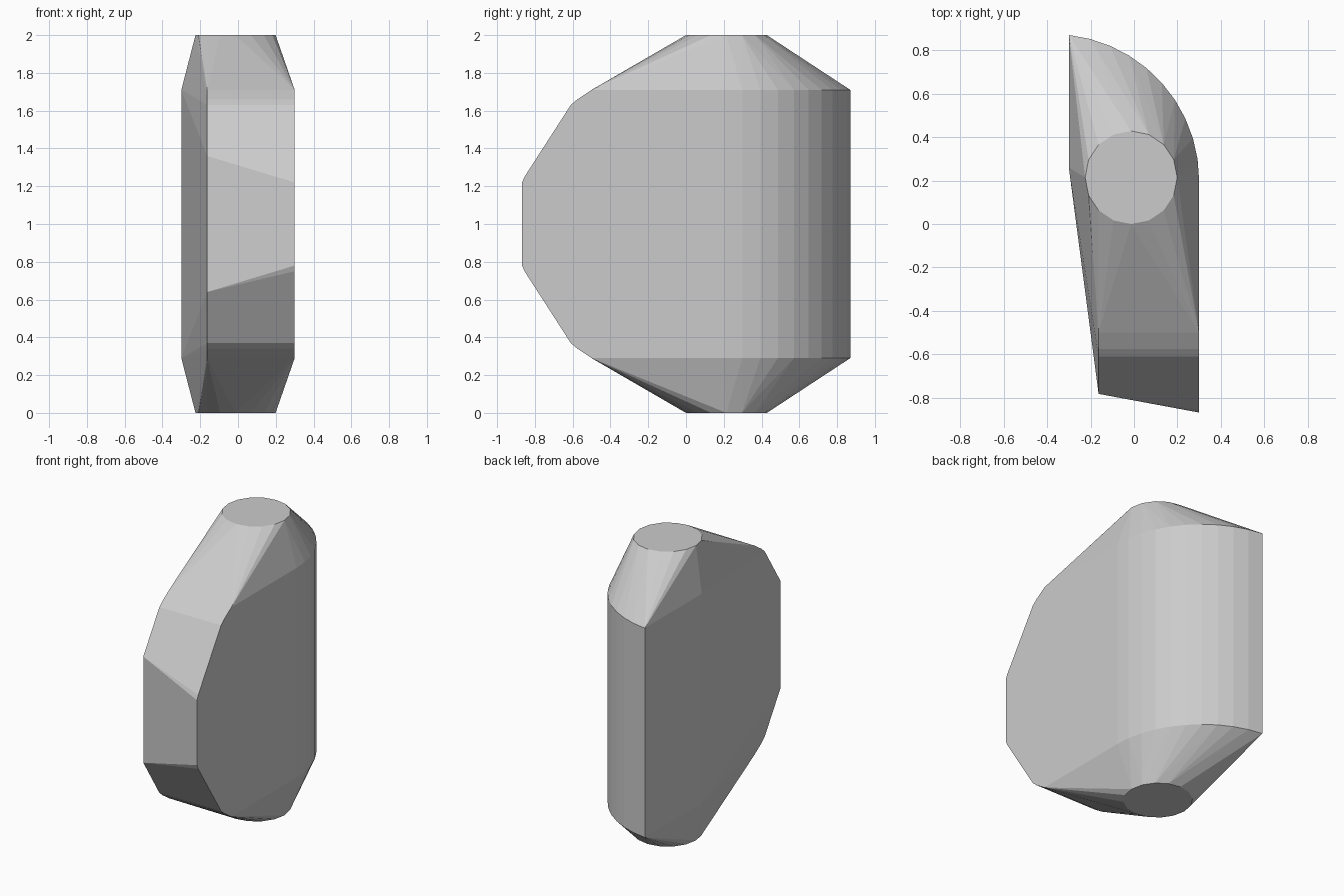
import bpy, bmesh
from math import sin, cos, pi, radians

if "Cube" in bpy.data.objects:
    bpy.data.objects.remove(bpy.data.objects["Cube"])

pts = []


def both(x, y, z):
    """Add a point and its mirror about the mid height z = 1."""
    pts.extend([(x, y, z), (x, y, 2 - z)])


# Round flat ends
for i in range(16):
    a = 2 * pi * i / 16
    both(-0.013 + 0.212 * cos(a), 0.214 + 0.214 * sin(a), 2.0)

# Curved back, from the right side round to the back left corner
for i in range(11):
    a = radians(83.7) * i / 10
    both(-0.374 + 0.674 * cos(a), 0.2 + 0.674 * sin(a), 1.71)

# Left side corner
both(-0.3, 0.26, 1.71)

# Stepped front slope, right edge then left edge
slope = [(-0.61, 1.63), (-0.575, 1.66), (-0.5, 1.71)]
for y, z in [(-0.868, 1.22), (-0.855, 1.25)] + slope:
    both(0.3, y, z)
for y, z in [(-0.782, 1.36)] + slope:
    both(-0.163, y, z)

# Faceted body as one convex shell
bm = bmesh.new()
for p in pts:
    bm.verts.new(p)
res = bmesh.ops.convex_hull(bm, input=bm.verts[:])
loose = [v for v in bm.verts if not v.link_faces]
bmesh.ops.delete(bm, geom=loose, context='VERTS')
bmesh.ops.dissolve_limit(bm, angle_limit=radians(0.5), verts=bm.verts[:], edges=bm.edges[:])
bmesh.ops.recalc_face_normals(bm, faces=bm.faces[:])
mesh = bpy.data.meshes.new("faceted_body")
bm.to_mesh(mesh)
bm.free()
body = bpy.data.objects.new("faceted_body", mesh)
bpy.context.collection.objects.link(body)
